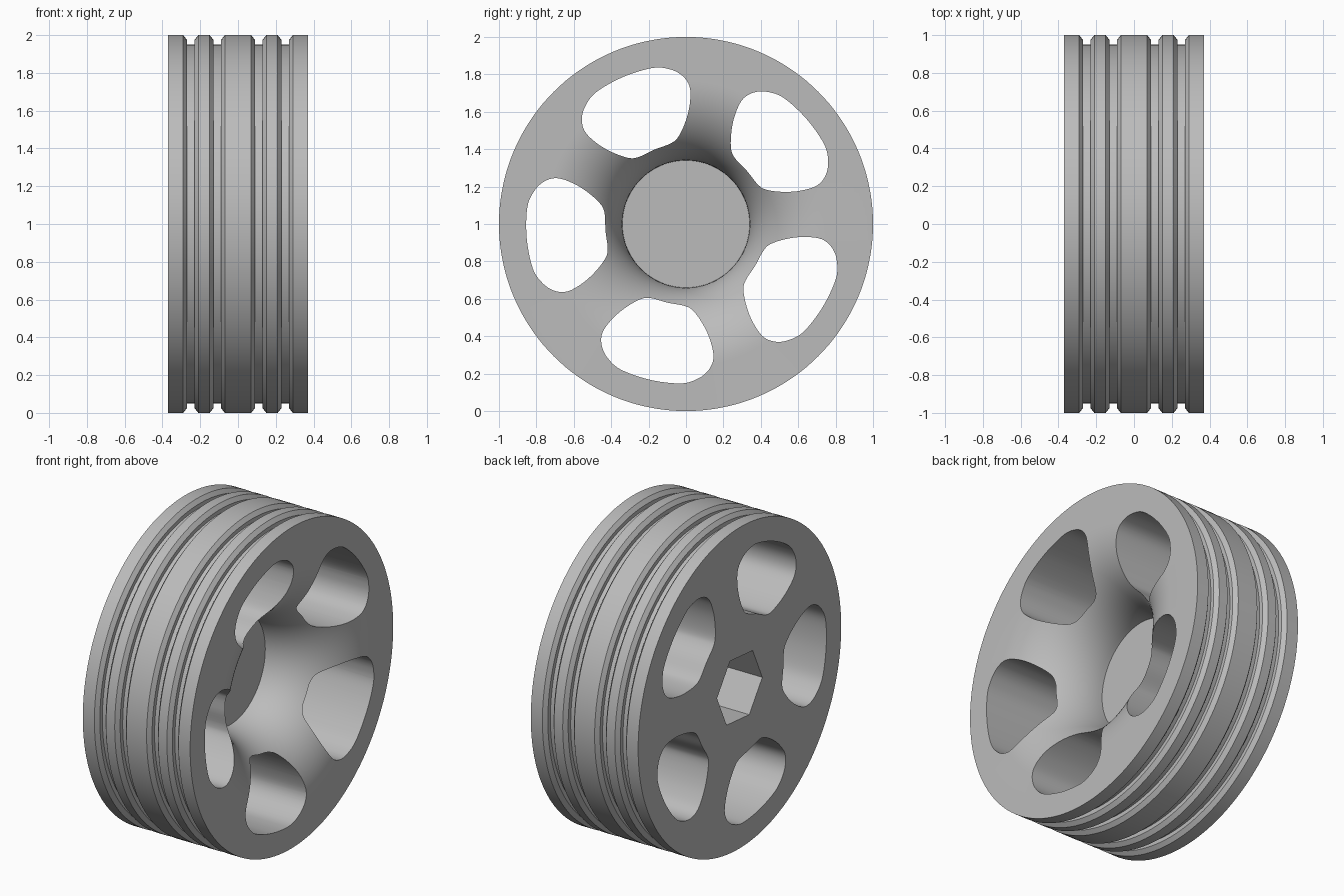
import bpy, bmesh, math
from mathutils import Vector

default = bpy.data.objects.get("Cube")
if default:
    bpy.data.objects.remove(default, do_unlink=True)

AXLE = 1.0             # height of the axle
HALF = 0.37            # half width of the wheel
TURN = math.radians(5)  # wheel rolled slightly about its axle
SIDES = 144

grey = bpy.data.materials.new("plain grey")
grey.use_nodes = True
grey.diffuse_color = (0.5, 0.5, 0.5, 1)
grey.node_tree.nodes["Principled BSDF"].inputs["Base Color"].default_value = (0.5, 0.5, 0.5, 1)


def point(x, r, angle):
    return Vector((x, r * math.cos(angle), AXLE + r * math.sin(angle)))


def skin(name, loops):
    """Join a stack of equal rings into a closed solid with flat end caps."""
    bm = bmesh.new()
    rings = [[bm.verts.new(p) for p in loop] for loop in loops]
    for a, b in zip(rings, rings[1:]):
        for i in range(len(a)):
            j = (i + 1) % len(a)
            bm.faces.new((a[i], a[j], b[j], b[i]))
    bm.faces.new(rings[0])
    bm.faces.new(rings[-1])
    bmesh.ops.recalc_face_normals(bm, faces=bm.faces)
    mesh = bpy.data.meshes.new(name)
    bm.to_mesh(mesh)
    bm.free()
    mesh.materials.append(grey)
    obj = bpy.data.objects.new(name, mesh)
    bpy.context.collection.objects.link(obj)
    return obj


def prism(name, polar, x0, x1):
    return skin(name, [[point(x, r, a) for r, a in polar] for x in (x0, x1)])


def smooth_loop(pts, steps=6):
    """Closed Catmull-Rom curve through the points."""
    out, n = [], len(pts)
    for i in range(n):
        p0, p1, p2, p3 = (pts[(i + k - 1) % n] for k in range(4))
        for s in range(steps):
            t = s / steps
            out.append(0.5 * (2 * p1 + (p2 - p0) * t
                              + (2 * p0 - 5 * p1 + 4 * p2 - p3) * t ** 2
                              + (3 * p1 - p0 - 3 * p2 + p3) * t ** 3))
    return out


# Tread: chamfered grooves, mirrored about the middle
half_tread = [(-HALF, 1.0)]
for start in (-0.29, -0.15):
    half_tread += [(start, 1.0), (start + 0.02, 0.975), (start + 0.02, 0.95),
                   (start + 0.06, 0.95), (start + 0.06, 0.975), (start + 0.08, 1.0)]
profile = half_tread + [(-x, r) for x, r in reversed(half_tread)]

# Dish: quarter-round flare from the outer face down to the hub
FLARE = 0.42
HUB = 0.34
for i in range(25):
    a = math.radians(90) * i / 24
    profile.append((HALF - FLARE + FLARE * math.cos(a), HUB + FLARE * (1 - math.sin(a))))

wheel = skin("wheel", [[point(x, r, math.tau * i / SIDES) for i in range(SIDES)]
                       for x, r in profile])

# Window outline: radius and angle for one half, mirrored for the other
half_window = [(0.438, 12), (0.468, 18), (0.55, 22.8), (0.64, 24.8), (0.73, 24.6),
               (0.79, 21.8), (0.83, 17.3), (0.853, 11)]
polar = [(0.432, 0)] + half_window + [(0.855, 0)] + [(r, -a) for r, a in reversed(half_window)]
outline = smooth_loop([Vector((r * math.cos(math.radians(a)), r * math.sin(math.radians(a))))
                       for r, a in polar])

cutters = []
for k in range(5):
    mid = TURN + math.pi + k * math.tau / 5
    window = [(p.length, math.atan2(p.y, p.x) + mid) for p in outline]
    cutters.append(prism("window_cutter", window, -0.6, 0.6))

# Hexagonal axle socket in the flat face
hexagon = [(0.224, TURN + k * math.tau / 6) for k in range(6)]
cutters.append(prism("socket_cutter", hexagon, -0.6, -HALF + 0.26))

bpy.ops.object.select_all(action='DESELECT')
bpy.context.view_layer.objects.active = wheel
wheel.select_set(True)
for cutter in cutters:
    cutter.hide_render = True
    mod = wheel.modifiers.new("cut", 'BOOLEAN')
    mod.operation = 'DIFFERENCE'
    mod.solver = 'EXACT'
    mod.object = cutter
    bpy.ops.object.modifier_apply(modifier=mod.name)
    bpy.data.objects.remove(cutter, do_unlink=True)

bpy.ops.object.shade_smooth_by_angle(angle=math.radians(25))
